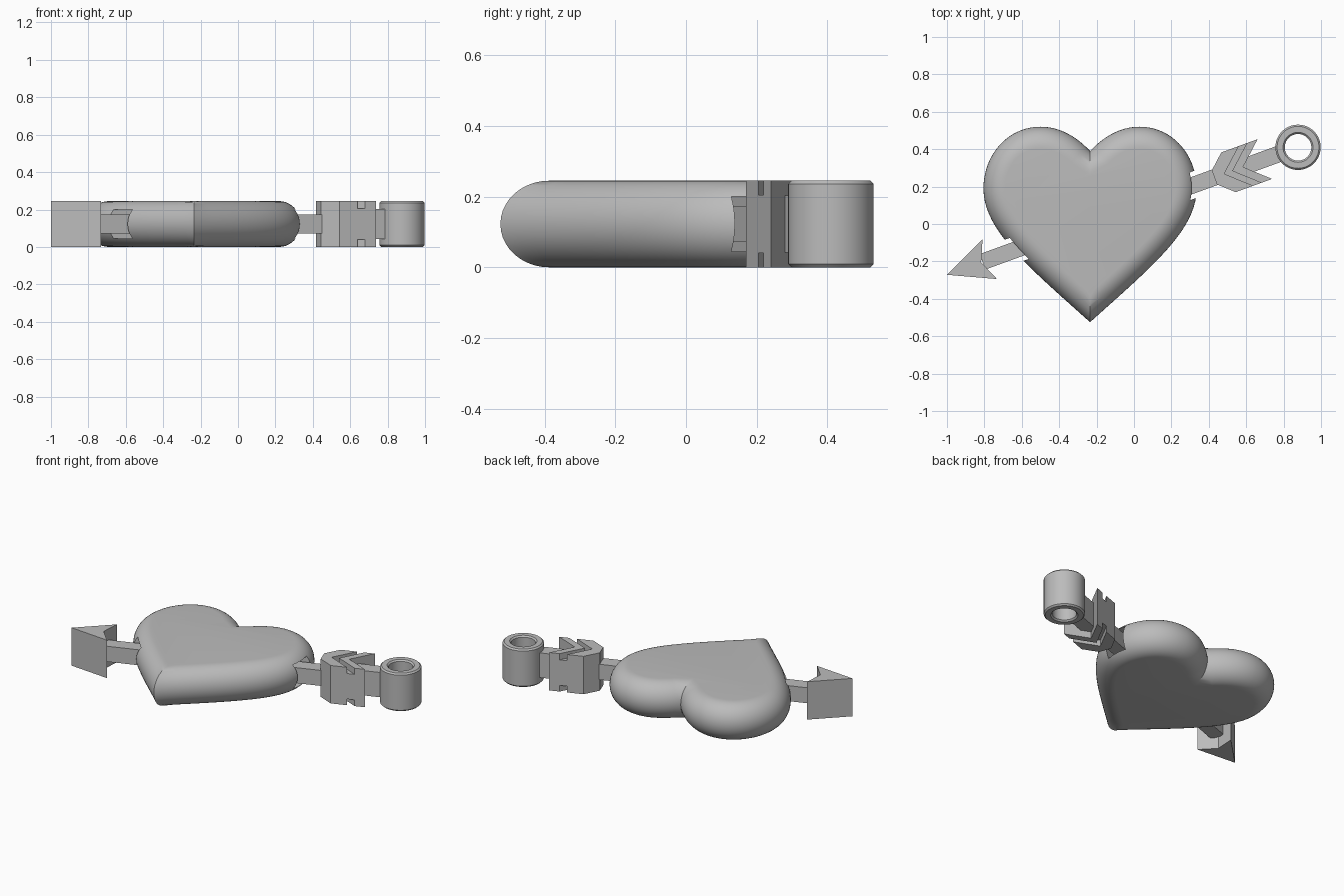
import bpy, bmesh, math
from mathutils import Vector
from mathutils.geometry import interpolate_bezier

cube = bpy.data.objects.get("Cube")
if cube:
    bpy.data.objects.remove(cube, do_unlink=True)

H = 0.245                      # overall thickness
MID = H / 2
ANGLE = math.radians(20)       # direction of the arrow
AXIS = Vector((-math.sin(ANGLE), math.cos(ANGLE), 0)) * 0.087

grey = bpy.data.materials.new("plain_grey")
grey.use_nodes = True
grey.diffuse_color = (0.5, 0.5, 0.5, 1)
grey.node_tree.nodes["Principled BSDF"].inputs["Base Color"].default_value = (0.5, 0.5, 0.5, 1)


def make(name, bm):
    bmesh.ops.remove_doubles(bm, verts=bm.verts, dist=1e-5)
    bmesh.ops.recalc_face_normals(bm, faces=bm.faces)
    mesh = bpy.data.meshes.new(name)
    bm.to_mesh(mesh)
    bm.free()
    mesh.materials.append(grey)
    obj = bpy.data.objects.new(name, mesh)
    bpy.context.collection.objects.link(obj)
    return obj


def loft(name, rings, caps=True):
    """Skin closed rings of points; without caps the last ring joins the first."""
    bm = bmesh.new()
    loops = [[bm.verts.new(p) for p in ring] for ring in rings]
    if caps:
        bm.faces.new(loops[0])
        bm.faces.new(loops[-1])
    pairs = list(zip(loops, loops[1:])) + ([] if caps else [(loops[-1], loops[0])])
    for a, b in pairs:
        for i in range(len(a)):
            j = (i + 1) % len(a)
            bm.faces.new((a[i], a[j], b[j], b[i]))
    return make(name, bm)


def prism(name, outline, z0, z1):
    """Extrude an outline given along and across the arrow."""
    obj = loft(name, [[(u, v, z) for u, v in outline] for z in (z0, z1)])
    obj.location = AXIS
    obj.rotation_euler.z = ANGLE
    return obj


def box(name, u0, u1, half, z0, z1):
    return prism(name, [(u0, -half), (u1, -half), (u1, half), (u0, half)], z0, z1)


def cut(obj, cutter):
    mod = obj.modifiers.new("cut", "BOOLEAN")
    mod.operation = "DIFFERENCE"
    mod.solver = "EXACT"
    mod.object = cutter
    bpy.context.view_layer.objects.active = obj
    bpy.ops.object.modifier_apply(modifier=mod.name)
    bpy.data.objects.remove(cutter, do_unlink=True)


def smooth(obj, degrees):
    bpy.ops.object.select_all(action="DESELECT")
    obj.select_set(True)
    bpy.context.view_layer.objects.active = obj
    bpy.ops.object.shade_smooth_by_angle(angle=math.radians(degrees))


# Heart: half outline from cleft to tip, inset level by level for a rounded rim
CURVES = [
    ((0, .39), (.07, .465), (.16, .52), (.265, .52)),
    ((.265, .52), (.44, .52), (.57, .37), (.57, .19)),
    ((.57, .19), (.57, -.03), (.34, -.22), (0, -.525)),
]
half = []
for c in CURVES:
    pts = interpolate_bezier(*[Vector(p) for p in c], 20)
    half += [p.to_2d() for p in pts][(1 if half else 0):]


def heart_ring(inset, z):
    tip = half[-1].y + 1.2 * inset
    side = [Vector((0, half[0].y - 1.1 * inset))]
    for i in range(1, len(half) - 1):
        t = (half[i + 1] - half[i - 1]).normalized()
        p = half[i] + Vector((t.y, -t.x)) * inset
        side.append(p if p.x > 0.002 and p.y > tip else Vector((0, tip)))
    side.append(Vector((0, tip)))
    full = side + [Vector((-p.x, p.y)) for p in side[-2:0:-1]]
    return [(p.x - 0.235, p.y, z) for p in full]


RIM, LEVELS = 0.115, 20
levels = [math.pi * (i / LEVELS - 0.5) for i in range(LEVELS + 1)]
heart = loft("heart", [heart_ring(RIM * (1 - math.cos(a)), MID * (1 + math.sin(a))) for a in levels])
cut(heart, box("tunnel_cutter", -1.2, 1.2, 0.07, MID - 0.078, MID + 0.078))
smooth(heart, 30)

# Shaft through the heart, with a taller end behind the fletching
box("shaft", -0.83, 0.6, 0.044, MID - 0.05, MID + 0.05)
box("shaft_tail", 0.56, 0.865, 0.044, MID - 0.08, MID + 0.08)

# Arrowhead with slightly swept barbs
W = 0.113
prism("arrowhead", [(-1.033, 0), (-0.789, -W), (-0.838, 0), (-0.789, W)], 0, H)


# Fletching: thick chevron with a blunt front and a V groove above and below
def chevron(front, back, w):
    sweep = 1.1 * w
    return [(front, 0), (front + sweep, -w), (back + sweep, -w),
            (back, 0), (back + sweep, w), (front + sweep, w)]


outline = chevron(0.445, 0.652, W)
outline[0:1] = [(0.489, 0.04), (0.489, -0.04)]
fletching = prism("fletching", outline, 0, H)
for z0, z1 in ((H - 0.04, H + 0.1), (-0.1, 0.04)):
    cut(fletching, prism("groove_cutter", chevron(0.545, 0.59, W + 0.03), z0, z1))

# Hanging ring with softly chamfered rims
R_OUT, R_IN, C, N = 0.121, 0.071, 0.009, 64
profile = [(R_OUT, C), (R_OUT, H - C), (R_OUT - C, H), (R_IN + C, H),
           (R_IN, H - C), (R_IN, C), (R_IN + C, 0), (R_OUT - C, 0)]
ring = loft("hanging_ring", [[(r * math.cos(2 * math.pi * k / N), r * math.sin(2 * math.pi * k / N), z)
                              for k in range(N)] for r, z in profile], caps=False)
ring.location = (0.877, 0.41, 0)
smooth(ring, 30)
